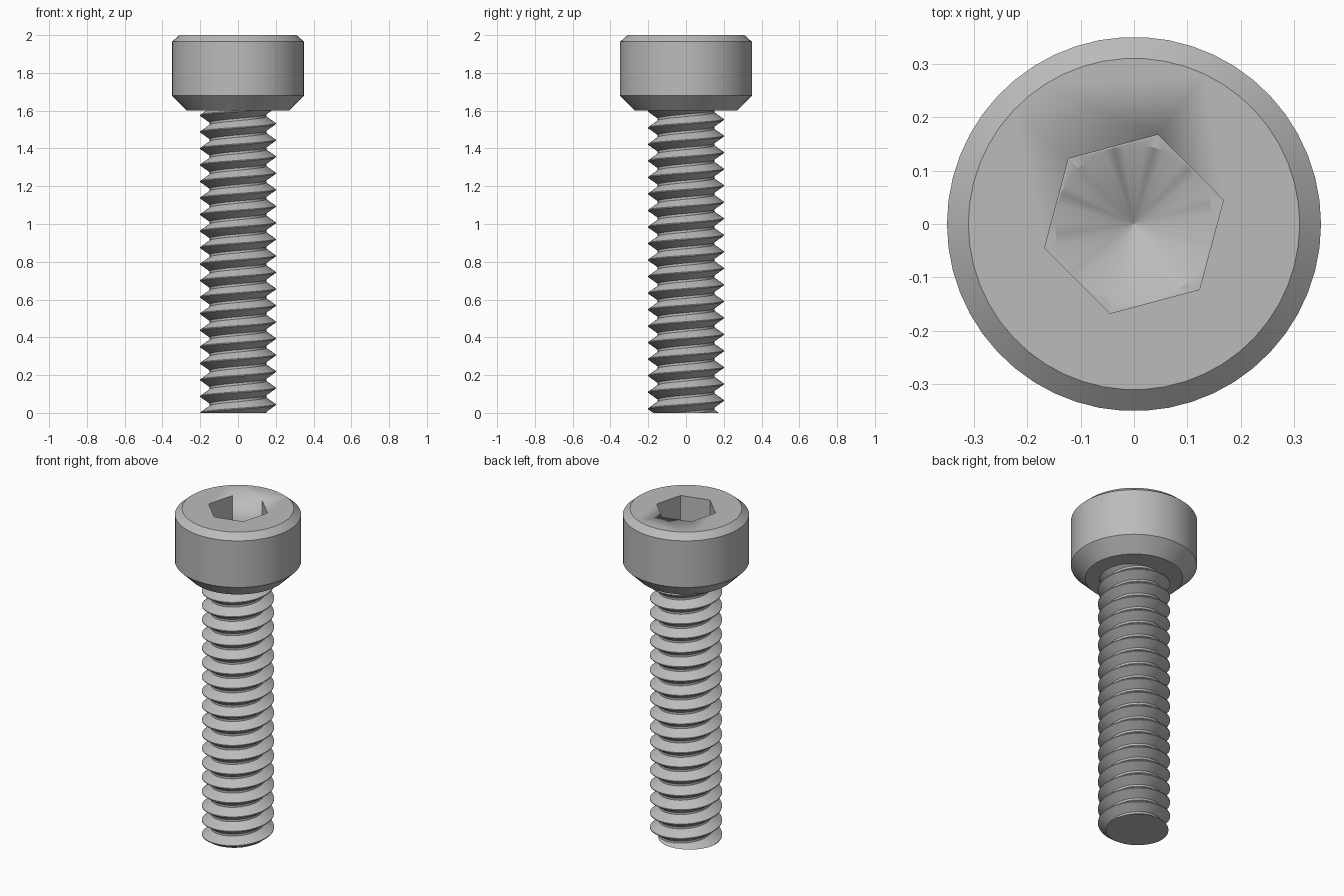
import bpy, bmesh, math

cube = bpy.data.objects.get("Cube")
if cube:
    bpy.data.objects.remove(cube, do_unlink=True)

# Single steel material
steel = bpy.data.materials.new("grey steel")
steel.use_nodes = True
colour = (0.5, 0.5, 0.5, 1)
steel.diffuse_color = colour
steel.node_tree.nodes["Principled BSDF"].inputs["Base Color"].default_value = colour

HEAD_SIDES = 50
SHANK_SIDES = 48
SHANK_TOP = 1.6
PITCH = 0.0875
CREST, ROOT = 0.2, 0.15
PHASE = 0.5


def finish(bm, name):
    bmesh.ops.remove_doubles(bm, verts=bm.verts, dist=1e-5)
    bmesh.ops.recalc_face_normals(bm, faces=bm.faces)
    mesh = bpy.data.meshes.new(name)
    bm.to_mesh(mesh)
    bm.free()
    mesh.materials.append(steel)
    obj = bpy.data.objects.new(name, mesh)
    bpy.context.collection.objects.link(obj)
    bpy.ops.object.select_all(action="DESELECT")
    obj.select_set(True)
    bpy.context.view_layer.objects.active = obj
    bpy.ops.object.shade_smooth_by_angle(angle=math.radians(25))
    return obj


def ring(bm, radius, z, sides, turn=0.0):
    angles = [turn + math.tau * i / sides for i in range(sides)]
    return [bm.verts.new((radius * math.cos(a), radius * math.sin(a), z)) for a in angles]


def bridge(bm, low, high):
    n = len(low)
    for i in range(n):
        j = (i + 1) % n
        bm.faces.new((low[i], low[j], high[j], high[i]))


# Chamfered head
bm = bmesh.new()
profile = [(0.27, 1.6), (0.35, 1.68), (0.35, 1.965), (0.31, 2.0)]
rings = [ring(bm, r, z, HEAD_SIDES) for r, z in profile]
for low, high in zip(rings, rings[1:]):
    bridge(bm, low, high)
bm.faces.new(rings[0])
bm.faces.new(rings[-1])
head = finish(bm, "head")

# Hexagonal socket with a drilled cone at its floor
def cutter(name, sections):
    bm = bmesh.new()
    rings = [ring(bm, r, z, n, t) for r, z, n, t in sections]
    bridge(bm, *rings)
    for r in rings:
        bm.faces.new(r)
    obj = finish(bm, name)
    obj.hide_render = True
    obj.hide_viewport = True
    mod = head.modifiers.new(name, "BOOLEAN")
    mod.operation = "DIFFERENCE"
    mod.solver = "EXACT"
    mod.object = obj


turn = math.radians(15)
corner = 0.15 / math.cos(math.pi / 6)
cutter("socket_cutter", [(corner, 1.8, 6, turn), (corner, 2.1, 6, turn)])
cutter("drill_cutter", [(0.001, 1.71, 48, 0), (0.1495, 1.801, 48, 0)])


# Threaded shank: helical rows of crest and root edges, trimmed level at both ends
def thread_radius(z, angle):
    t = (z / PITCH - angle / math.tau - PHASE) % 1.0
    d = min(t, 1 - t) * 2
    return CREST + (ROOT - CREST) * min(1, max(0, (d - 0.06) / 0.8))


bm = bmesh.new()
levels = (-0.43, -0.03, 0.03, 0.43)
steps = [k + s for k in range(-3, int(SHANK_TOP / PITCH) + 3) for s in levels]
columns = []
for i in range(SHANK_SIDES + 1):
    a = math.tau * i / SHANK_SIDES
    col = []
    for s in steps:
        z = min(SHANK_TOP, max(0, PITCH * (s + PHASE + a / math.tau)))
        r = thread_radius(z, a)
        col.append(bm.verts.new((r * math.cos(a), r * math.sin(a), z)))
    columns.append(col)
for left, right in zip(columns, columns[1:]):
    for k in range(len(steps) - 1):
        bm.faces.new((left[k], right[k], right[k + 1], left[k + 1]))
bmesh.ops.remove_doubles(bm, verts=bm.verts, dist=1e-5)
bmesh.ops.dissolve_degenerate(bm, edges=bm.edges, dist=1e-5)
bmesh.ops.holes_fill(bm, edges=[e for e in bm.edges if e.is_boundary], sides=0)
finish(bm, "threaded_shank")
